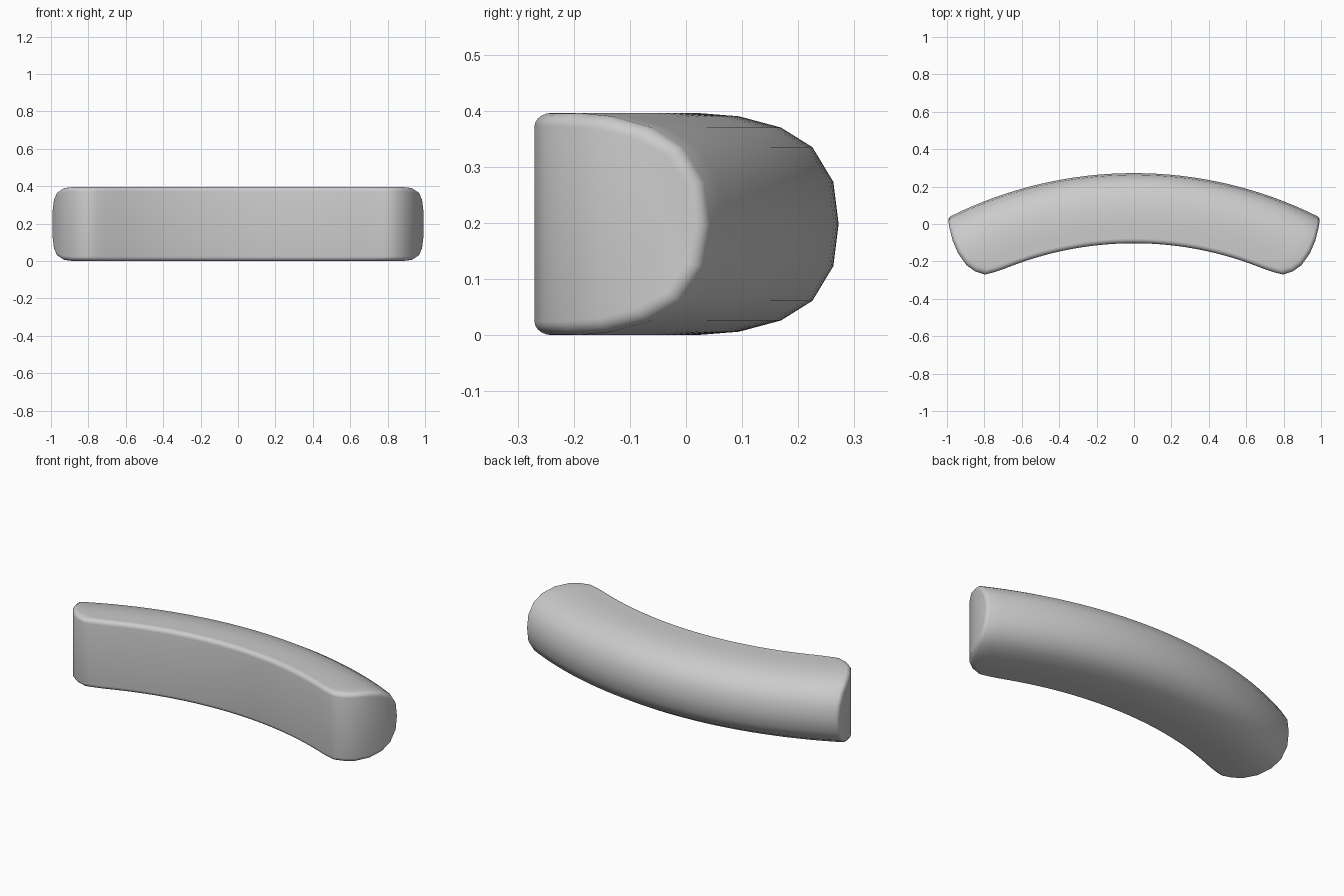
import bpy, bmesh, math
from mathutils import Vector

cube = bpy.data.objects.get("Cube")
if cube:
    bpy.data.objects.remove(cube, do_unlink=True)

BACK_RADIUS, BACK_Y = 2.2, 0.272
HALF_HEIGHT, DEPTH, EDGE = 0.198, 0.375, 0.024
COLUMNS, ROUND_STEPS = 32, 5

# Cross-section rows: distance from the back, half height, half sweep angle
ROWS = [(0, 0, .472), (.01, .075, .474), (.05, .137, .479), (.11, .172, .485),
        (.19, .192, .488), (.27, HALF_HEIGHT, .483), (.32, HALF_HEIGHT, .470),
        (.36, HALF_HEIGHT, .4485), (.369, HALF_HEIGHT, .425),
        (.374, HALF_HEIGHT, .398), (DEPTH, HALF_HEIGHT, .36)]
LAST = len(ROWS) - 1


def section_normal(j):
    """Outward direction of the rounded section at a row, as (depth, height)."""
    if j == 0:
        return Vector((-1, 0))
    a, b = ROWS[j - 1], ROWS[min(j + 1, LAST)]
    return Vector((a[1] - b[1], b[0] - a[0])).normalized()


def point(t, j, inset, drop):
    """Point on the bent bar, pulled in from the walls and from the rounded shell."""
    depth, height, sweep = ROWS[j]
    n = section_normal(j)
    depth = depth * (DEPTH - inset) / DEPTH - n.x * drop
    height = max(height - n.y * drop, 0)
    radius = BACK_RADIUS - depth
    angle = t * (sweep - inset / radius)
    return Vector((radius * math.sin(angle),
                   BACK_Y - BACK_RADIUS + radius * math.cos(angle), height))


bm = bmesh.new()

# Rounded back and flat top, down to the middle plane
ts = [2 * i / COLUMNS - 1 for i in range(COLUMNS + 1)]
grid = [[bm.verts.new(point(t, j, EDGE, 0)) for t in ts] for j in range(LAST + 1)]
for j in range(LAST):
    for i in range(COLUMNS):
        bm.faces.new((grid[j][i], grid[j][i + 1], grid[j + 1][i + 1], grid[j + 1][i]))

# Rim running along one end, the front and the other end
rim = [(0, j) for j in range(LAST)]
rim += [(i, LAST) for i in range(COLUMNS + 1)]
rim += [(COLUMNS, j) for j in reversed(range(LAST))]
rings = [[grid[j][i] for i, j in rim]]
for k in range(1, ROUND_STEPS + 1):
    a = math.pi / 2 * k / ROUND_STEPS
    rings.append([bm.verts.new(point(ts[i], j, EDGE * (1 - math.sin(a)),
                                     EDGE * (1 - math.cos(a)))) for i, j in rim])
# Vertical walls of the front and the ends
rings.append([bm.verts.new((v.co.x, v.co.y, 0)) for v in rings[-1]])
for upper, lower in zip(rings, rings[1:]):
    for p in range(len(rim) - 1):
        bm.faces.new((upper[p], upper[p + 1], lower[p + 1], lower[p]))

# Mirror the lower half and close the surface
bmesh.ops.remove_doubles(bm, verts=bm.verts[:], dist=1e-5)
bmesh.ops.mirror(bm, geom=bm.verts[:] + bm.edges[:] + bm.faces[:],
                 axis='Z', merge_dist=1e-4)
bmesh.ops.remove_doubles(bm, verts=bm.verts[:], dist=1e-5)
bmesh.ops.translate(bm, verts=bm.verts[:], vec=(0, 0, HALF_HEIGHT))
bmesh.ops.recalc_face_normals(bm, faces=bm.faces[:])

mesh = bpy.data.meshes.new("curved_bar")
bm.to_mesh(mesh)
bm.free()
bar = bpy.data.objects.new("curved_bar", mesh)
bpy.context.collection.objects.link(bar)

# Plain grey material
grey = bpy.data.materials.new("light_grey")
grey.use_nodes = True
colour = (0.6, 0.6, 0.6, 1)
grey.diffuse_color = colour
grey.node_tree.nodes["Principled BSDF"].inputs["Base Color"].default_value = colour
mesh.materials.append(grey)

bpy.ops.object.select_all(action='DESELECT')
bar.select_set(True)
bpy.context.view_layer.objects.active = bar
bpy.ops.object.shade_smooth_by_angle(angle=math.radians(50))
